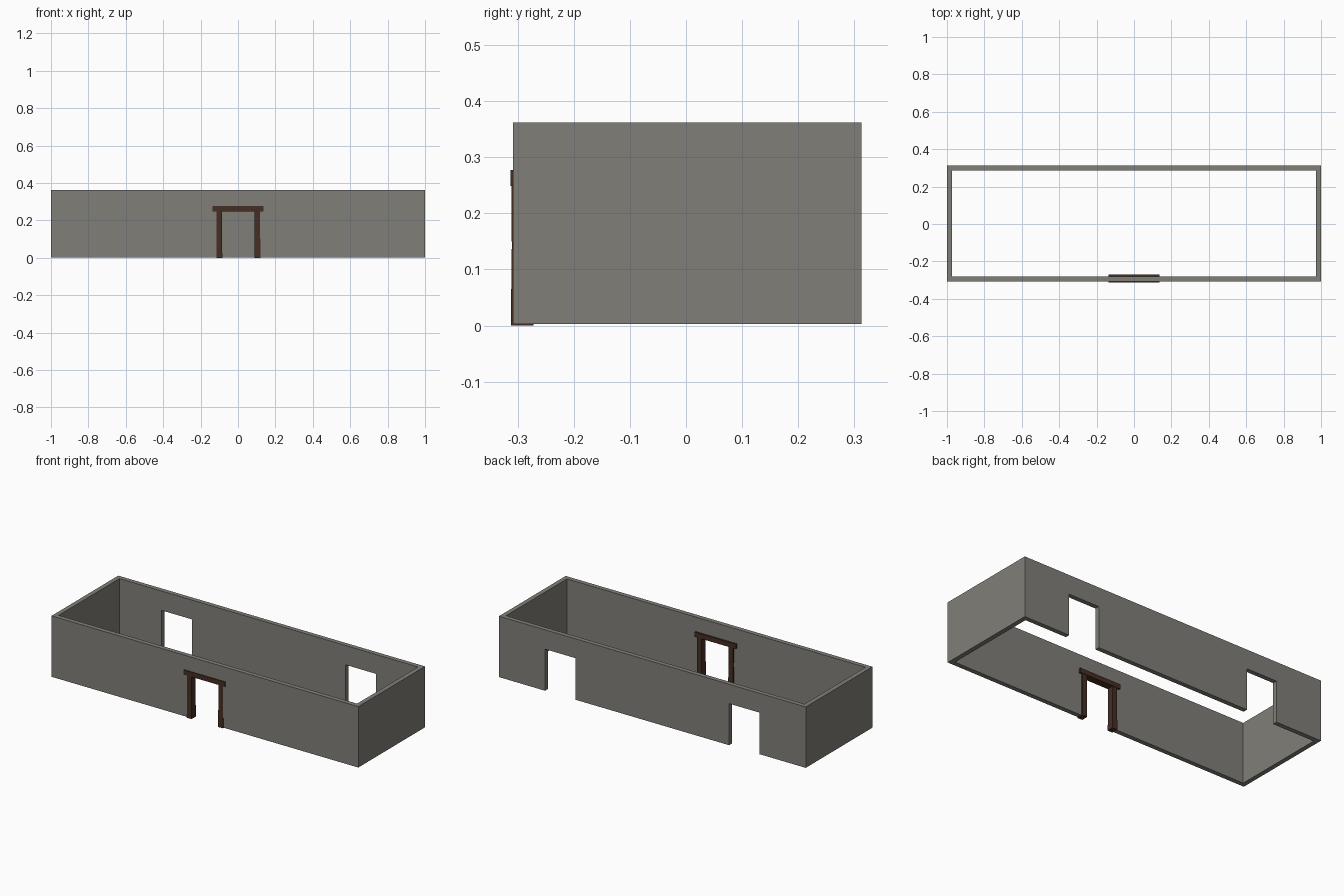
import bpy, bmesh
from mathutils import Vector

if "Cube" in bpy.data.objects:
    bpy.data.objects.remove(bpy.data.objects["Cube"])

def material(name, rgb):
    m = bpy.data.materials.new(name)
    m.diffuse_color = (*rgb, 1)
    m.use_nodes = True
    m.node_tree.nodes["Principled BSDF"].inputs["Base Color"].default_value = m.diffuse_color
    return m

stone = material("grey_plaster", (0.22, 0.212, 0.19))
wood = material("dark_wood", (0.06, 0.027, 0.017))

def finish(name, bm, mat):
    bmesh.ops.recalc_face_normals(bm, faces=bm.faces)
    me = bpy.data.meshes.new(name)
    bm.to_mesh(me)
    bm.free()
    ob = bpy.data.objects.new(name, me)
    bpy.context.collection.objects.link(ob)
    me.materials.append(mat)
    return ob

def box(name, lo, hi, mat):
    bm = bmesh.new()
    bmesh.ops.create_cube(bm, size=1)
    lo, hi = Vector(lo), Vector(hi)
    for v in bm.verts:
        v.co = (lo + hi) / 2 + v.co * (hi - lo)
    return finish(name, bm, mat)

def loft(name, sections, mat):
    """Rectangular sections (x0, x1, y0, y1, z) joined into a closed beam."""
    bm = bmesh.new()
    rings = [[bm.verts.new(p) for p in
              ((a, c, z), (b, c, z), (b, d, z), (a, d, z))]
             for a, b, c, d, z in sections]
    for lower, upper in zip(rings, rings[1:]):
        for i in range(4):
            j = (i + 1) % 4
            bm.faces.new((lower[i], lower[j], upper[j], upper[i]))
    bm.faces.new(rings[0])
    bm.faces.new(rings[-1])
    return finish(name, bm, mat)

# Perimeter wall, hollow and open at top and bottom
Y0, Y1, Z0, Z1, T = -0.308, 0.313, 0.003, 0.362, 0.027
walls = box("walls", (-1, Y0, Z0), (1, Y1, Z1), stone)

# Room hollow, front doorway and two back doorways
cutters = [box("room_cutter", (-1 + T, Y0 + T, -0.1), (1 - T, Y1 - T, 0.5), stone),
           box("front_cutter", (-0.1, -0.4, -0.1), (0.1, -0.2, 0.25), stone)]
for x in (-0.6, 0.6):
    cutters.append(box("back_cutter", (x - 0.1, 0.2, -0.1), (x + 0.1, 0.4, 0.248), stone))
bpy.context.view_layer.objects.active = walls
for c in cutters:
    c.hide_render = True
    mod = walls.modifiers.new("cut", 'BOOLEAN')
    mod.operation = 'DIFFERENCE'
    mod.solver = 'EXACT'
    mod.object = c
    bpy.ops.object.modifier_apply(modifier=mod.name)
    bpy.data.objects.remove(c)

# Door posts, slightly waisted like rough timber
for side, x in (("left", -0.1), ("right", 0.104)):
    loft(side + "_door_post",
         [(x - w, x + w, -0.292 - d, -0.292 + d, z)
          for w, d, z in ((0.016, 0.02, 0), (0.0155, 0.0195, 0.06),
                          (0.0145, 0.0185, 0.14), (0.015, 0.019, 0.25))], wood)

# Lintel across the posts
box("lintel", (-0.135, -0.313, 0.249), (0.135, -0.271, 0.277), wood)
